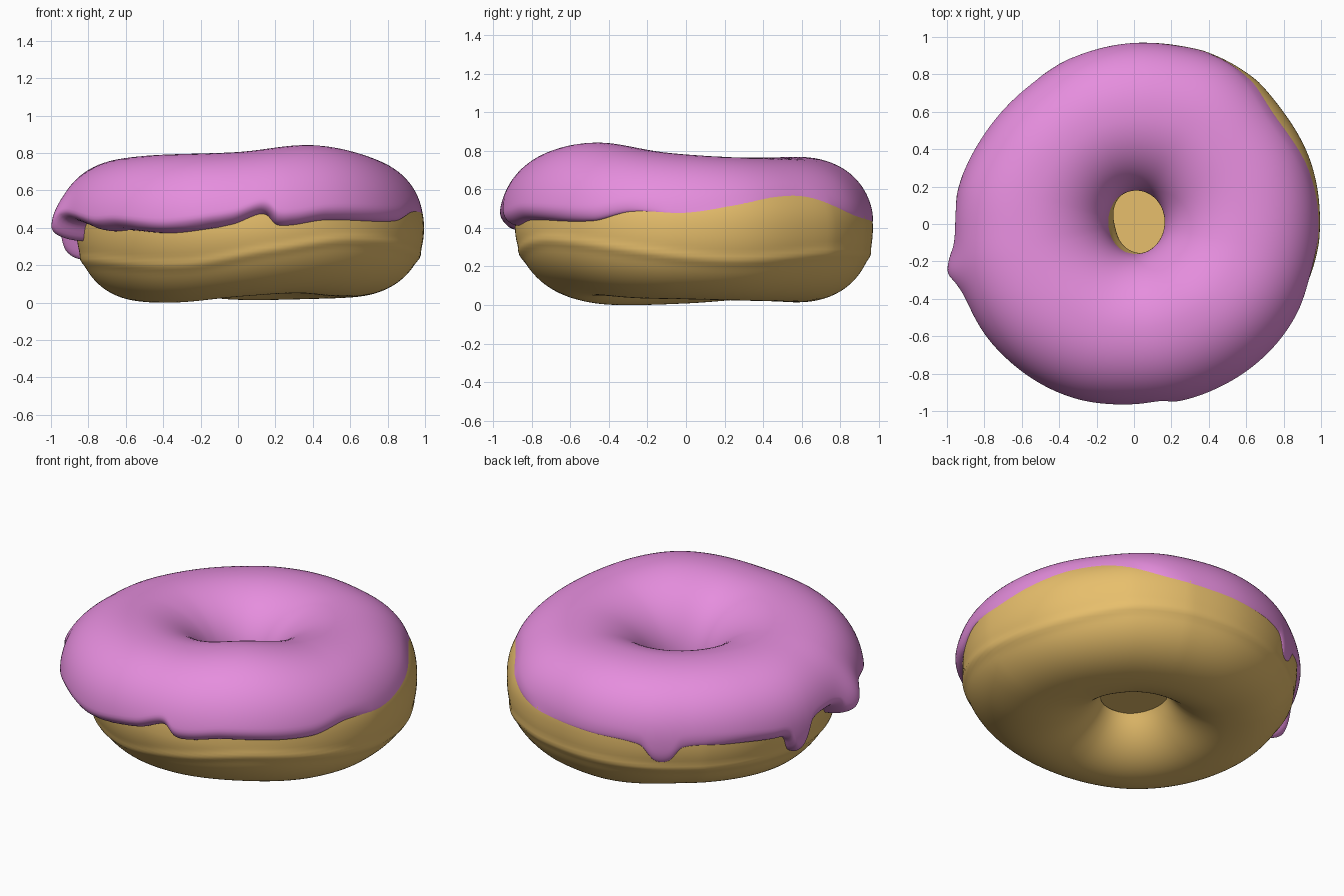
import bpy, bmesh
from math import sin, cos, pi, radians, degrees, sqrt, asin, exp

if "Cube" in bpy.data.objects:
    bpy.data.objects.remove(bpy.data.objects["Cube"])

ZC = 0.40  # height of the widest ring


def table(pts):
    """Smooth periodic (Hermite) lookup of (angle, value) pairs."""
    pts = sorted(pts)
    ext = ([(a - 360, v) for a, v in pts[-2:]] + pts + [(a + 360, v) for a, v in pts[:2]])

    def f(a):
        d = degrees(a) % 360
        for i in range(1, len(ext) - 2):
            (am, vm), (a0, v0), (a1, v1), (a2, v2) = ext[i - 1:i + 3]
            if a0 <= d <= a1:
                h = a1 - a0
                t = (d - a0) / h
                m0, m1 = (v1 - vm) / (a1 - am) * h, (v2 - v0) / (a2 - a0) * h
                return ((2 * t**3 - 3 * t**2 + 1) * v0 + (t**3 - 2 * t**2 + t) * m0
                        + (3 * t**2 - 2 * t**3) * v1 + (t**3 - t**2) * m1)
    return f


# plan outline of the icing, its lower edge, its crown height, the dough crease and underside
outline = table([(0, .993), (20, .995), (38, .991), (58, 1.01), (75, .985), (90, .972), (112, .948),
                 (127, .930), (149, .935), (168, .958), (182, .965), (195, .985), (218, .995),
                 (250, .987), (270, .972), (288, .986), (306, 1.0), (326, 1.004)])
edge_z = table([(0, .49), (15, .535), (30, .585), (42, .58), (62, .47), (90, .43), (109, .395),
                (114, .30), (119, .30), (124, .385), (140, .385), (157, .36), (163, .34), (166, .25),
                (169, .24), (173, .38), (181, .42), (187, .40), (190, .335), (194, .33), (198, .42),
                (206, .42), (218, .375), (228, .38), (247, .36), (268, .42), (277, .48), (280, .475),
                (283, .42), (288, .415), (300, .445), (330, .44), (343, .495)])
crown = table([(20, .768), (55, .76), (90, .768), (135, .765), (180, .768), (225, .79), (270, .805),
               (310, .842), (350, .79)])
crease = table([(12, .23), (55, .27), (120, .24), (200, .22), (250, .20), (282, .28), (312, .335)])
bottom = table([(0, .03), (45, .02), (90, .015), (125, .04), (180, .008), (230, .001), (275, .035),
                (305, .05), (335, .035)])


def dough_radius(a):
    """Round dough, bulging past the icing only at the back right."""
    c, s = .068 * cos(a) + .045 * sin(a), .068 * sin(a) - .045 * cos(a)
    bare = max(0, cos(a - radians(35))) ** 2
    return min(c + sqrt(.932 ** 2 - s * s), outline(a) - .012 + .02 * bare)


def hole_radius(a):
    return .148 + .02 * sin(a) ** 2 + .015 * cos(a) + .01 * sin(a)


def section(a, r_out, top, phi):
    """Point (radius, height) on the plump cross-section."""
    c, s = cos(phi), sin(phi)
    n = 2.0 if c < 0 else 2.2
    if c > 0 and s < 0:  # rounder underside at the front
        n -= .3 * max(0, cos(a - radians(260)))
    e = 2 / n
    r_in = hole_radius(a)
    half = (r_out - r_in) / 2
    r = (r_in + r_out) / 2 + half * (abs(c) ** e) * (1 if c > 0 else -1)
    b = top - ZC if s > 0 else ZC - bottom(a)
    return r, ZC + b * (abs(s) ** e) * (1 if s > 0 else -1)


def dough_point(a, phi):
    r, z = section(a, dough_radius(a), crown(a) - .045, phi)
    if cos(phi) > 0:
        r += .010 * exp(-((z - crease(a)) / .025) ** 2)
    else:  # small bulge inside the hole
        r -= .035 * max(0, cos(a - radians(200))) * exp(-((z - .34) / .06) ** 2)
    return r, z


def icing_point(a, u):
    top = crown(a)
    dz = edge_z(a) - ZC
    b = top - ZC if dz > 0 else ZC - bottom(a)
    start = asin((abs(dz) / b) ** 1.1) * (1 if dz > 0 else -1)
    end = pi - .12
    phi = start + (end - start) * u
    # rounded lips at both rims
    d = min(1, (phi - start) / .17, (end - phi) / .3)
    f = sqrt(max(0, 1 - (1 - d) ** 2)) * 1.1 - .1
    r0, z0 = dough_point(a, phi)
    r1, z1 = section(a, outline(a), top, phi)
    # extra bulge of the left drip
    r1 += .045 * exp(-((degrees(a) - 195) / 6) ** 2) * exp(-(phi / .4) ** 2)
    return r0 + (r1 - r0) * f, z0 + (z1 - z0) * f


def sweep(name, point, params, n, closed, mat):
    """Sweep an angle-dependent section round the z axis."""
    bm = bmesh.new()
    rings = []
    for i in range(n):
        a = 2 * pi * i / n
        ring = []
        for p in params:
            r, z = point(a, p)
            ring.append(bm.verts.new((r * cos(a), r * sin(a), z)))
        rings.append(ring)
    m = len(params)
    for i in range(n):
        A, B = rings[i], rings[(i + 1) % n]
        for j in range(m if closed else m - 1):
            k = (j + 1) % m
            bm.faces.new((A[j], B[j], B[k], A[k]))
    for f in bm.faces:
        f.smooth = True
    me = bpy.data.meshes.new(name)
    bm.to_mesh(me)
    bm.free()
    me.materials.append(mat)
    ob = bpy.data.objects.new(name, me)
    bpy.context.collection.objects.link(ob)
    return ob


def material(name, rgb):
    m = bpy.data.materials.new(name)
    m.diffuse_color = (*rgb, 1)
    m.use_nodes = True
    m.node_tree.nodes["Principled BSDF"].inputs["Base Color"].default_value = m.diffuse_color
    return m


tan = material("dough_tan", (.80, .52, .15))
pink = material("icing_pink", (.79, .27, .73))

# dough ring
sweep("dough", dough_point, [2 * pi * j / 120 for j in range(120)], 200, True, tan)

# icing with drips
sweep("icing", icing_point, [(1 - cos(pi * j / 56)) / 2 for j in range(57)], 480, False, pink)

# thin disc closing the hole
bpy.ops.mesh.primitive_circle_add(vertices=48, radius=.185, fill_type='NGON', location=(.012, .01, .25))
disc = bpy.context.object
disc.name = "hole_disc"
disc.data.materials.append(tan)
